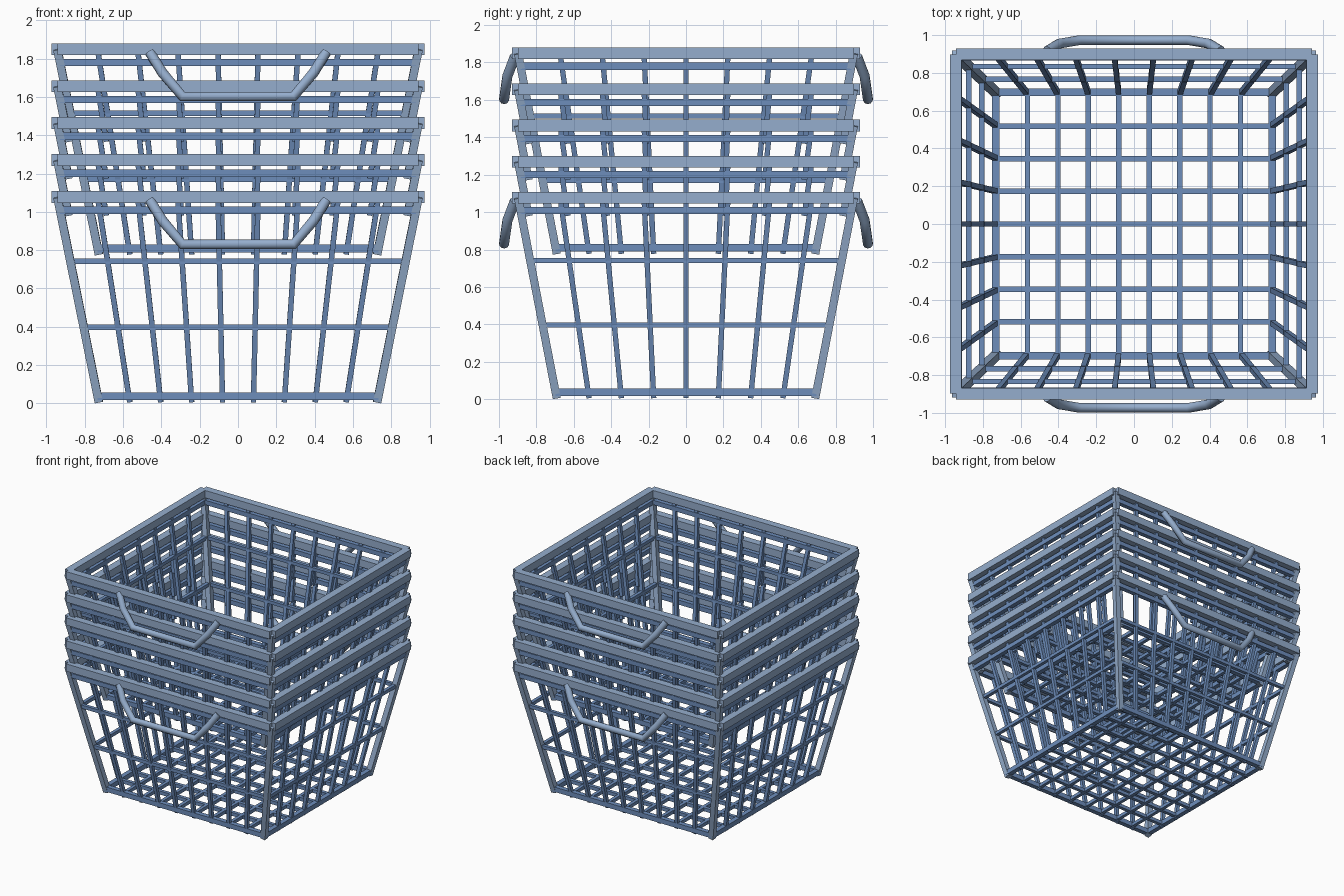
import bpy, bmesh
from mathutils import Vector

if "Cube" in bpy.data.objects:
    bpy.data.objects.remove(bpy.data.objects["Cube"])

H = 1.077            # rim centre height of one basket
STEP = 0.193         # stacking offset
BX, BY = 0.725, 0.69     # floor half sizes
TX, TY = 0.943, 0.898    # rim half sizes
NX, NY = 9, 8            # wire divisions along x and y


def material(name, col):
    m = bpy.data.materials.new(name)
    m.diffuse_color = (*col, 1)
    m.use_nodes = True
    m.node_tree.nodes["Principled BSDF"].inputs["Base Color"].default_value = m.diffuse_color
    return m


rim_mat = material("light steel blue", (0.30, 0.42, 0.61))
wire_mat = material("mid blue", (0.155, 0.27, 0.50))


def beam(bm, p, q, t):
    """Square bar of thickness t from p to q."""
    p, q = Vector(p), Vector(q)
    d = (q - p).normalized()
    ref = Vector((0, 1, 0)) if abs(d.x) > 0.8 else Vector((1, 0, 0))
    u = (ref - d * ref.dot(d)).normalized() * t / 2
    v = d.cross(u)
    a, b = ([bm.verts.new(c + u * i + v * j) for i, j in ((-1, -1), (1, -1), (1, 1), (-1, 1))] for c in (p, q))
    bm.faces.new(a[::-1])
    bm.faces.new(b)
    for k in range(4):
        n = (k + 1) % 4
        bm.faces.new((a[k], a[n], b[n], b[k]))


def make(name, bars, mat, z):
    bm = bmesh.new()
    for p, q, t in bars:
        beam(bm, p, q, t)
    bmesh.ops.recalc_face_normals(bm, faces=bm.faces)
    me = bpy.data.meshes.new(name)
    bm.to_mesh(me)
    bm.free()
    me.materials.append(mat)
    ob = bpy.data.objects.new(name, me)
    ob.location.z = z
    bpy.context.collection.objects.link(ob)


def wall(fx, fy, z):
    """Point on the tapered wall; fx, fy are fractions from -1 to 1."""
    k = z / H
    return (fx * (BX + (TX - BX) * k), fy * (BY + (TY - BY) * k), z)


def ring(z, t):
    c = [wall(x, y, z) for x, y in ((-1, -1), (1, -1), (1, 1), (-1, 1))]
    return [(c[i], c[(i + 1) % 4], t) for i in range(4)]


def handle(name, side, z):
    half = [(0.46, 0.915, 1.06), (0.395, 0.955, 0.955), (0.29, 0.973, 0.83)]
    pts = [(-x, y, h) for x, y, h in half] + half[::-1]
    cu = bpy.data.curves.new(name, "CURVE")
    cu.dimensions = "3D"
    cu.bevel_depth = 0.027
    cu.bevel_resolution = 3
    cu.use_fill_caps = True
    sp = cu.splines.new("POLY")
    sp.points.add(len(pts) - 1)
    for s, (x, y, h) in zip(sp.points, pts):
        s.co = (x, y * side, h, 1)
    sp.use_smooth = True
    cu.materials.append(rim_mat)
    ob = bpy.data.objects.new(name, cu)
    ob.location.z = z
    bpy.context.collection.objects.link(ob)


for i in range(5):
    z = i * STEP
    full = i in (0, 4)           # the middle baskets show only their upper part
    low = 0.008 if full else 0.79
    tag = f"_{i + 1}"

    # rim and corner posts
    make("rim" + tag, ring(H, 0.062), rim_mat, z)
    make("corner_posts" + tag, [(wall(x, y, low), wall(x, y, H), 0.043)
                                for x in (-1, 1) for y in (-1, 1)], rim_mat, z)

    # upright wires of the four walls
    bars = []
    for s in (-1, 1):
        for k in range(1, NX):
            f = 2 * k / NX - 1
            bars.append((wall(f, s, low), wall(f, s, H), 0.028))
        for k in range(1, NY):
            f = 2 * k / NY - 1
            bars.append((wall(s, f, low), wall(s, f, H), 0.028))
    make("wall_wires" + tag, bars, wire_mat, z)

    # horizontal wire rings
    rings = ring(1.008, 0.038)
    if full:
        rings += ring(0.742, 0.028) + ring(0.397, 0.028) + ring(0.037, 0.04)
    make("wire_rings" + tag, rings, wire_mat, z)

    if full:
        # floor grid
        grid = []
        for k in range(1, NX):
            x = BX * (2 * k / NX - 1)
            grid.append(((x, -BY, 0.037), (x, BY, 0.037), 0.028))
        for k in range(1, NY):
            y = BY * (2 * k / NY - 1)
            grid.append(((-BX, y, 0.036), (BX, y, 0.036), 0.029))
        make("floor_grid" + tag, grid, wire_mat, z)
        # carrying handles
        handle("front_handle" + tag, -1, z)
        handle("back_handle" + tag, 1, z)
